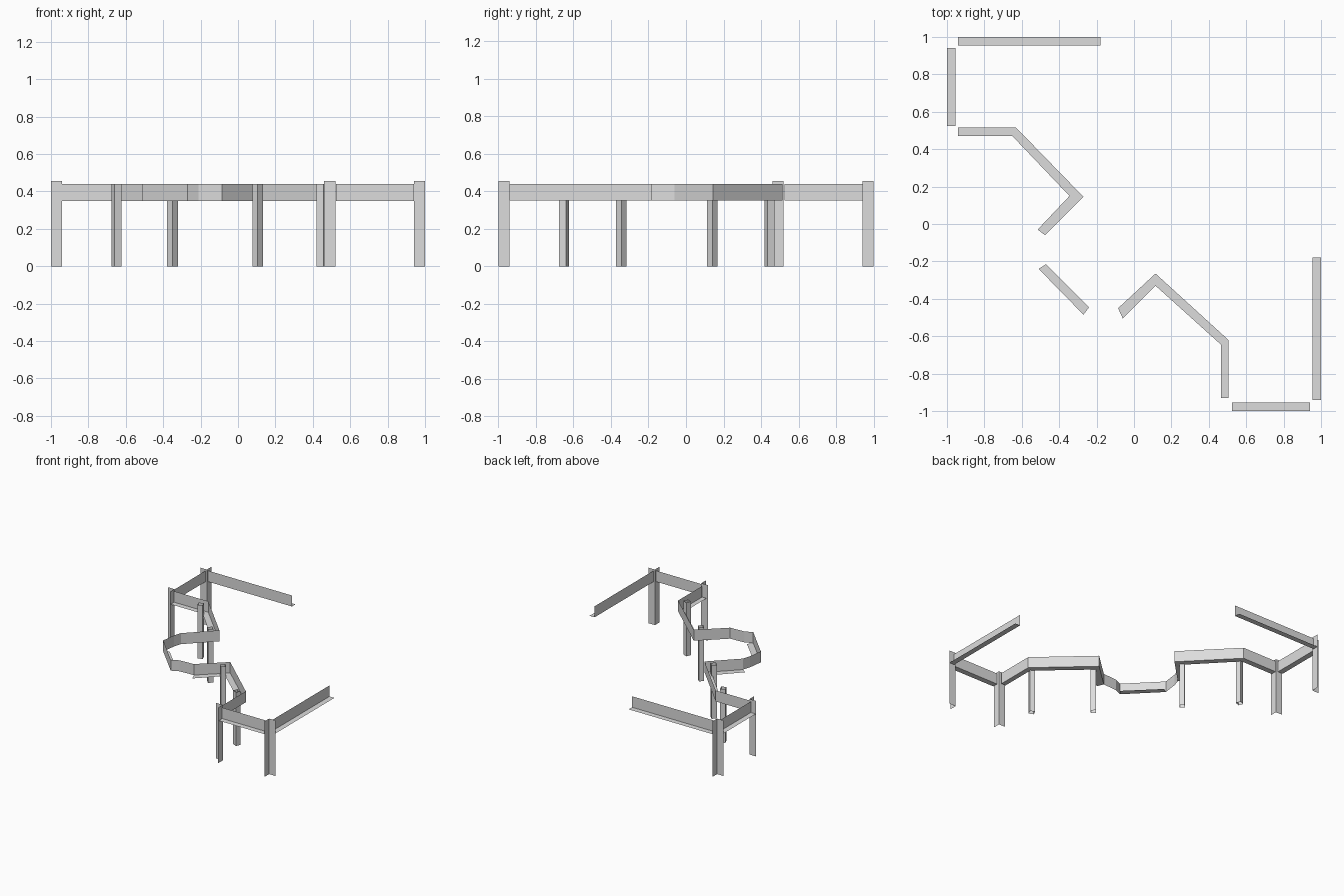
import bpy, math

cube = bpy.data.objects.get("Cube")
if cube:
    bpy.data.objects.remove(cube, do_unlink=True)

steel = bpy.data.materials.new("light_grey_steel")
steel.use_nodes = True
GREY = (0.72, 0.72, 0.72, 1)
steel.diffuse_color = GREY
steel.node_tree.nodes["Principled BSDF"].inputs["Base Color"].default_value = GREY

LOW, HIGH, POST_TOP = 0.35, 0.44, 0.455


def swap(points):
    """Mirror plan points across the diagonal."""
    return [(y, x) for x, y in points]


def make(name, strips):
    """Build thin sheets, each bridging two equally long rows of points."""
    verts, faces = [], []
    for a, b in strips:
        start, n = len(verts), len(a)
        verts += a + b
        faces += [(start + i, start + i + 1, start + n + i + 1, start + n + i)
                  for i in range(n - 1)]
    mesh = bpy.data.meshes.new(name)
    mesh.from_pydata(verts, [], faces)
    mesh.materials.append(steel)
    obj = bpy.data.objects.new(name, mesh)
    bpy.context.collection.objects.link(obj)


def at(points, z):
    return [(x, y, z) for x, y in points]


def wall(path, low, high):
    return at(path, low), at(path, high)


def angle_beam(name, web, lip):
    """Upright web with a flat lip along its lower edge."""
    make(name, [wall(web, LOW, HIGH), (at(web, LOW), at(lip, LOW))])


def tube_post(name, x, y, turn, half=0.02):
    """Open square tube turned about its own axis."""
    r = half * math.sqrt(2)
    ring = [(x + r * math.cos(math.radians(turn + 45 + 90 * i)),
             y + r * math.sin(math.radians(turn + 45 + 90 * i))) for i in range(5)]
    make(name, [wall(ring, 0, HIGH)])


# Straight outer beams and L-shaped corner posts, repeated across the diagonal
for side, m in (("back", list), ("front", swap)):
    angle_beam(side + "_long_beam", m([(-.94, .955), (-.18, .955)]),
               m([(-.94, 1), (-.18, 1)]))
    angle_beam(side + "_short_beam", m([(-.955, .525), (-.955, .94)]),
               m([(-1, .525), (-1, .94)]))
    make(side + "_outer_post",
         [wall(m([(-1, .94), (-.94, .94), (-.94, 1)]), 0, POST_TOP)])
    make(side + "_inner_post",
         [wall(m([(-1, .52), (-.94, .52), (-.94, .46)]), 0, POST_TOP)])

# Bent beams
angle_beam("back_bent_beam",
           [(-.94, .515), (-.63, .515), (-.27, .145), (-.475, -.06)],
           [(-.94, .47), (-.65, .47), (-.345, .15), (-.515, -.03)])
angle_beam("front_bent_beam",
           [(.505, -.93), (.505, -.62), (.115, -.265), (-.085, -.45)],
           [(.465, -.93), (.465, -.645), (.115, -.33), (-.06, -.505)])

# Centre beam and the bent sheets joining it to its neighbours
angle_beam("centre_beam", [(-.51, -.24), (-.27, -.485)],
           [(-.47, -.215), (-.24, -.445)])
make("back_joining_sheet",
     [wall([(-.475, -.06), (-.494, -.12), (-.51, -.24)], LOW, HIGH)])
make("front_joining_sheet",
     [wall([(-.27, -.485), (-.211, -.457), (-.085, -.45)], LOW, HIGH)])

# Posts under the bends
tube_post("back_bend_post", -.65, .445, 22.5)
tube_post("back_tip_post", -.35, .14, 45)
tube_post("front_bend_post", .445, -.65, -22.5)
tube_post("front_tip_post", .105, -.345, 45)
